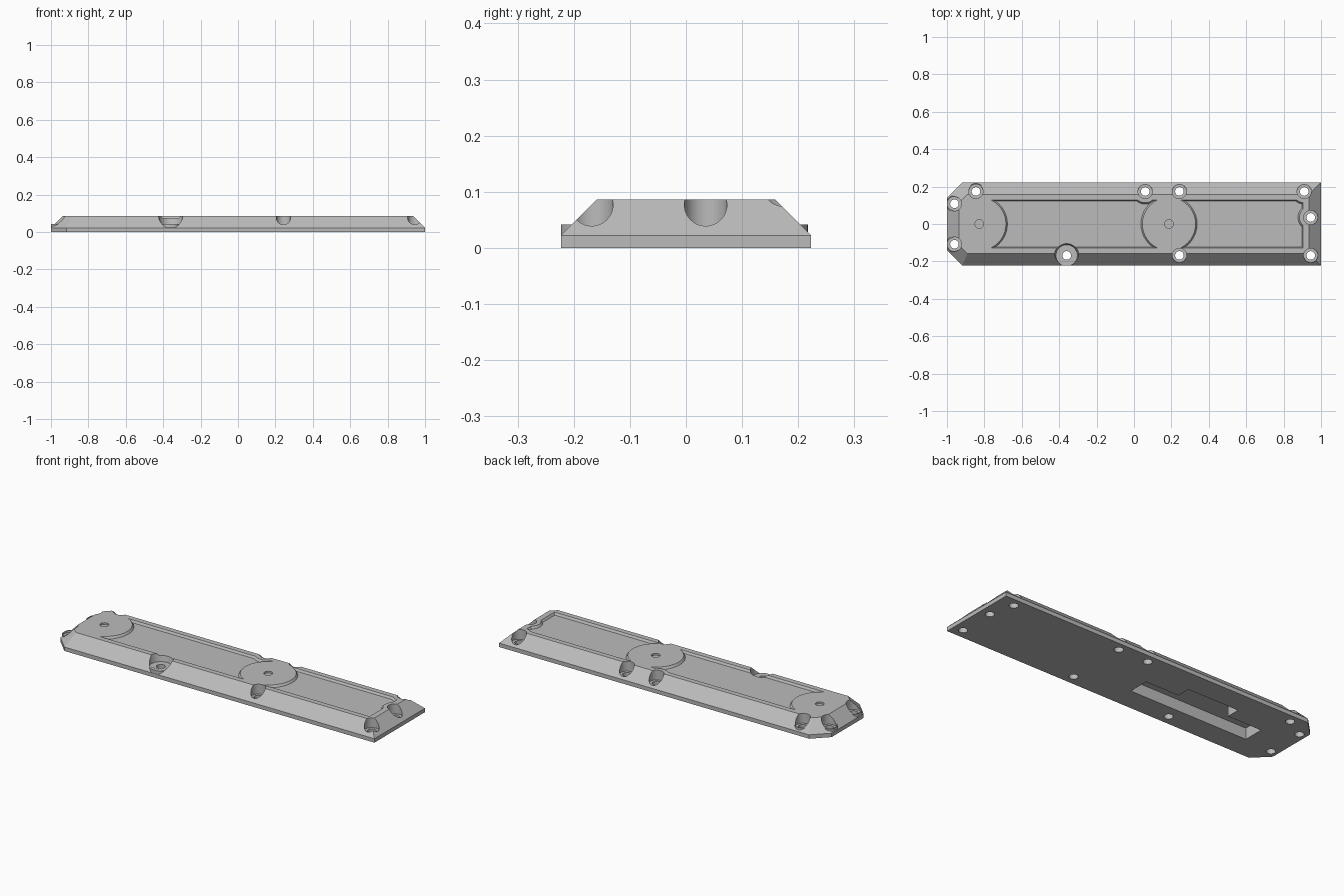
import bpy, bmesh, math

if "Cube" in bpy.data.objects:
    bpy.data.objects.remove(bpy.data.objects["Cube"])

grey = bpy.data.materials.new("plain grey")
grey.use_nodes = True
colour = (0.5, 0.5, 0.5, 1)
grey.diffuse_color = colour
grey.node_tree.nodes["Principled BSDF"].inputs["Base Color"].default_value = colour

BASE, TOP = 0.022, 0.086
SLOPE = TOP - BASE


def loft(name, layers):
    """Closed solid through stacked (outline, z) layers."""
    bm = bmesh.new()
    rings = [[bm.verts.new((x, y, z)) for x, y in pts] for pts, z in layers]
    n = len(rings[0])
    bm.faces.new(rings[0][::-1])
    bm.faces.new(rings[-1])
    for a, b in zip(rings, rings[1:]):
        for i in range(n):
            j = (i + 1) % n
            bm.faces.new((a[i], a[j], b[j], b[i]))
    bmesh.ops.recalc_face_normals(bm, faces=bm.faces)
    mesh = bpy.data.meshes.new(name)
    bm.to_mesh(mesh)
    bm.free()
    mesh.materials.append(grey)
    ob = bpy.data.objects.new(name, mesh)
    bpy.context.collection.objects.link(ob)
    return ob


def outline(d):
    """Plate outline with two cut corners, moved inward by d."""
    x, y = 1 - d, 0.223 - d
    c = 0.082 - d * (2 - math.sqrt(2))
    return [(x, -y), (x, y), (-x + c, y), (-x, y - c), (-x, -y + c), (-x + c, -y)]


def rect(x0, x1, y0, y1, d=0.0):
    return [(x0 + d, y0 + d), (x1 - d, y0 + d), (x1 - d, y1 - d), (x0 + d, y1 - d)]


def circle(x, y, r, n=40):
    return [(x + r * math.cos(2 * math.pi * i / n), y + r * math.sin(2 * math.pi * i / n))
            for i in range(n)]


def cone(x, y, r0, r1, z0, z1):
    return loft("cutter", [(circle(x, y, r0), z0), (circle(x, y, r1), z1)])


def combine(target, other, operation):
    """Apply a boolean and discard the helper."""
    mod = target.modifiers.new("cut", "BOOLEAN")
    mod.object, mod.operation, mod.solver = other, operation, "EXACT"
    bpy.context.view_layer.update()
    graph = bpy.context.evaluated_depsgraph_get()
    mesh = bpy.data.meshes.new_from_object(target.evaluated_get(graph))
    target.modifiers.clear()
    target.data = mesh
    bpy.data.objects.remove(other)


# Plate with sloping edges
plate = loft("cover_plate", [(outline(0), 0), (outline(0), BASE), (outline(SLOPE), TOP)])

# Shallow top recess, leaving two discs and three screw surrounds standing
FLOOR = TOP - 0.012
recess = loft("recess_cutter", [(rect(-0.79, 0.905, -0.13, 0.13, 0.008), FLOOR),
                                (rect(-0.79, 0.905, -0.13, 0.13), TOP + 0.001)])
discs = [(-0.827, 0), (0.187, 0)]
surrounds = [(0.06, 0.174), (0.91, 0.174), (0.945, 0.035)]
for points, r in ((discs, 0.142), (surrounds, 0.06)):
    for x, y in points:
        combine(recess, cone(x, y, r + 0.009, r - 0.001, FLOOR - 0.001, TOP + 0.002), "DIFFERENCE")
combine(plate, recess, "DIFFERENCE")

# Blind pin holes in the discs
for x, y in discs:
    combine(plate, cone(x, y, 0.023, 0.023, TOP - 0.01, TOP + 0.01), "DIFFERENCE")

# Clearance above the large front screw
large = (-0.36, -0.168)
combine(plate, cone(*large, 0.057, 0.068, 0.042, 0.1), "DIFFERENCE")

# Raised screw seats, trimmed to the plate outline
end_screws = [(-0.845, 0.174), (-0.96, 0.108), (-0.96, -0.108)]
for (x, y), r in [(large, 0.058)] + [(p, 0.043) for p in end_screws]:
    seat = cone(x, y, r, r, 0.005, 0.0415)
    trim = loft("trim", [(outline(0.0005), -0.1), (outline(0.0005), 0.2)])
    combine(seat, trim, "INTERSECT")
    combine(plate, seat, "UNION")

# Counterbores and through holes
screws = end_screws + surrounds + [(0.243, 0.174), (0.945, -0.168), (0.243, -0.168)]
for x, y in screws:
    combine(plate, cone(x, y, 0.038, 0.038, 0.031, 0.12), "DIFFERENCE")
for x, y in screws + [large]:
    combine(plate, cone(x, y, 0.023, 0.023, -0.02, 0.12), "DIFFERENCE")

# Underside channel with a side notch
DEEP = 0.062
for shape in (rect(-0.79, -0.06, -0.095, 0.02), rect(-0.58, -0.265, 0, 0.096)):
    combine(plate, loft("channel_cutter", [(shape, -0.02), (shape, DEEP)]), "DIFFERENCE")

# Smooth round walls, sharp edges
bpy.ops.object.select_all(action="DESELECT")
plate.select_set(True)
bpy.context.view_layer.objects.active = plate
bpy.ops.object.shade_smooth_by_angle(angle=math.radians(25))
